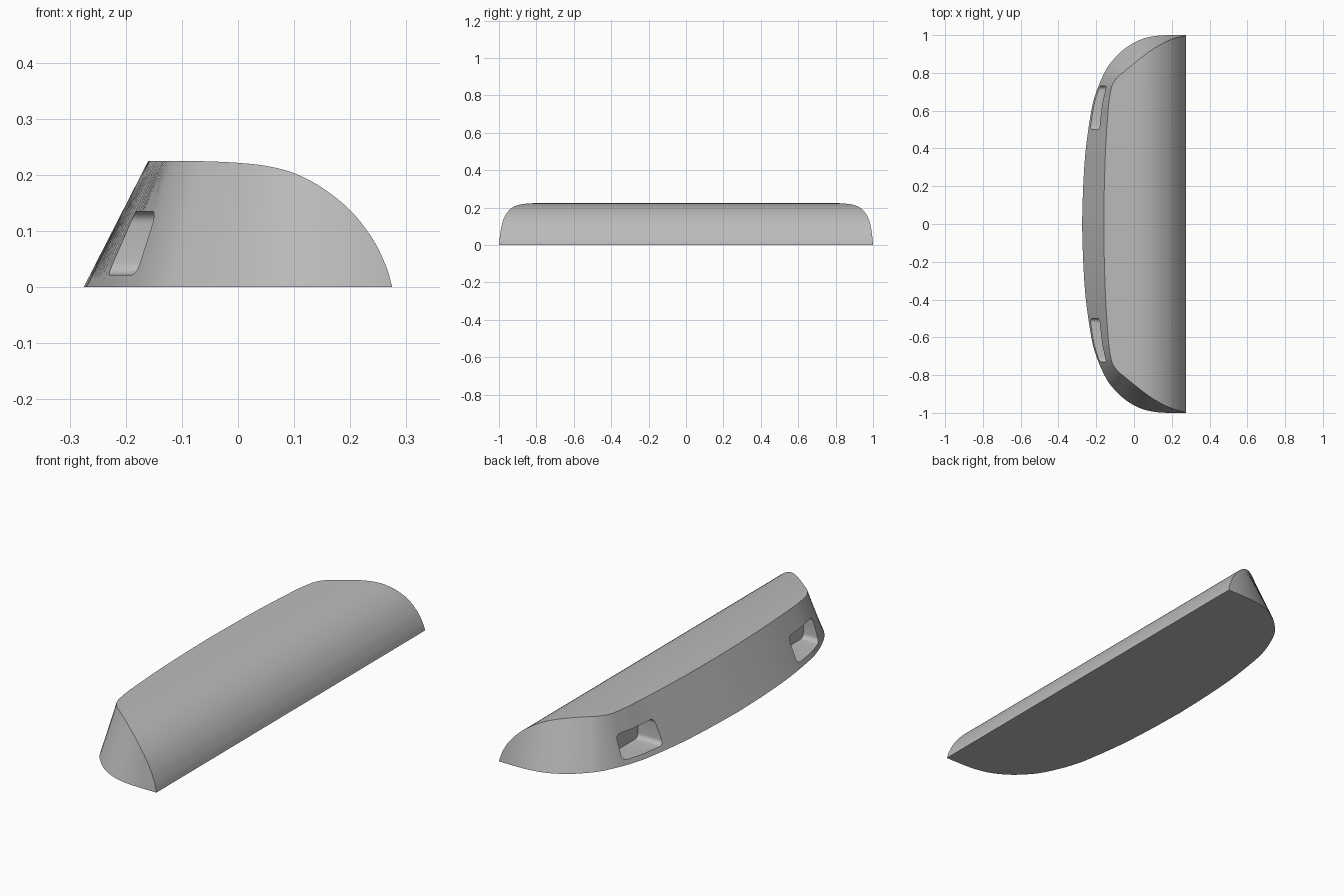
import bpy, bmesh, math
from mathutils import Vector

cube = bpy.data.objects.get("Cube")
if cube:
    bpy.data.objects.remove(cube, do_unlink=True)

HEIGHT = 0.225

grey = bpy.data.materials.new("plain grey")
grey.use_nodes = True
colour = (0.5, 0.5, 0.5, 1)
grey.diffuse_color = colour
grey.node_tree.nodes["Principled BSDF"].inputs["Base Color"].default_value = colour


def smooth_path(points, steps=6):
    """Catmull-Rom curve through the given points."""
    pts = [Vector(p) for p in points]
    pts = [2 * pts[0] - pts[1]] + pts + [2 * pts[-1] - pts[-2]]
    path = []
    for a, b, c, d in zip(pts, pts[1:], pts[2:], pts[3:]):
        for i in range(steps):
            t = i / steps
            path.append(0.5 * (2 * b + (c - a) * t + (2 * a - 5 * b + 4 * c - d) * t**2
                               + (3 * b - a - 3 * c + d) * t**3))
    return path + [pts[-2]]


def loft(name, lower, upper):
    """Closed solid between two matching loops."""
    bm = bmesh.new()
    low = [bm.verts.new(p) for p in lower]
    up = [bm.verts.new(p) for p in upper]
    n = len(low)
    bm.faces.new(low)
    bm.faces.new(up)
    for i in range(n):
        j = (i + 1) % n
        bm.faces.new((low[i], low[j], up[j], up[i]))
    bmesh.ops.recalc_face_normals(bm, faces=bm.faces)
    mesh = bpy.data.meshes.new(name)
    bm.to_mesh(mesh)
    bm.free()
    mesh.materials.append(grey)
    obj = bpy.data.objects.new(name, mesh)
    bpy.context.collection.objects.link(obj)
    return obj


def cut(target, cutter, operation):
    mod = target.modifiers.new(cutter.name, 'BOOLEAN')
    mod.operation, mod.object, mod.solver = operation, cutter, 'EXACT'
    cutter.hide_render = True
    with bpy.context.temp_override(object=target, active_object=target):
        bpy.ops.object.modifier_apply(modifier=mod.name)
    bpy.data.objects.remove(cutter, do_unlink=True)


# Sloping wall: half outlines at the foot and at the rim, mirrored in y
foot = [(-.275, 0), (-.269, .2), (-.255, .4), (-.226, .6), (-.206, .68), (-.178, .755),
        (-.14, .83), (-.1, .88), (-.04, .935), (.04, .978), (.12, .996), (.2, 1), (.3, 1)]
rim = [(-.16, 0), (-.157, .2), (-.15, .4), (-.137, .6), (-.129, .67), (-.115, .735),
       (-.085, .78), (-.05, .808), (0, .848), (.06, .892), (.12, .928), (.2, .962), (.3, .985)]


def mirrored(half):
    return [Vector((p.x, -p.y)) for p in reversed(half[1:])] + half


base = mirrored(smooth_path(foot))
top = mirrored(smooth_path(rim))
over = 1.12
lower = [(p.x, p.y, 0) for p in base]
upper = [(*p.lerp(q, over), HEIGHT * over) for p, q in zip(base, top)]
body = loft("curved_wedge_body", lower, upper)

# Rounded top profile, swept along the length
crown = smooth_path([(-.1, HEIGHT), (-.05, .224), (0, .2215), (.05, .216), (.1, .203),
                     (.15, .177), (.2, .137), (.24, .086), (.264, .037), (.275, 0)])
section = [Vector((-.4, -.1)), Vector((-.4, HEIGHT))] + crown + [Vector((.275, -.1))]
sweep = loft("crown_sweep", [(p.x, -1.2, p.y) for p in section], [(p.x, 1.2, p.y) for p in section])
cut(body, sweep, 'INTERSECT')

# Rounded pockets in the sloping wall
radius, corner_steps = 0.022, 6
for side in (-1, 1):
    loop = []
    for k, (y, z) in enumerate([(.73, .135), (.5, .135), (.5, .022), (.73, .022)]):
        cy = y + (-radius if y > .6 else radius)
        cz = z + (-radius if z > .1 else radius)
        for i in range(corner_steps + 1):
            a = math.pi / 2 * (k + i / corner_steps)
            loop.append((side * (cy + radius * math.cos(a)), cz + radius * math.sin(a)))
    pocket = loft("pocket_cutter", [(-.4, y, z) for y, z in loop], [(-.1, y, z) for y, z in loop])
    cut(body, pocket, 'DIFFERENCE')

# Smooth curved walls, crisp rims
bpy.ops.object.select_all(action='DESELECT')
body.select_set(True)
bpy.context.view_layer.objects.active = body
bpy.ops.object.shade_smooth_by_angle(angle=math.radians(28))
